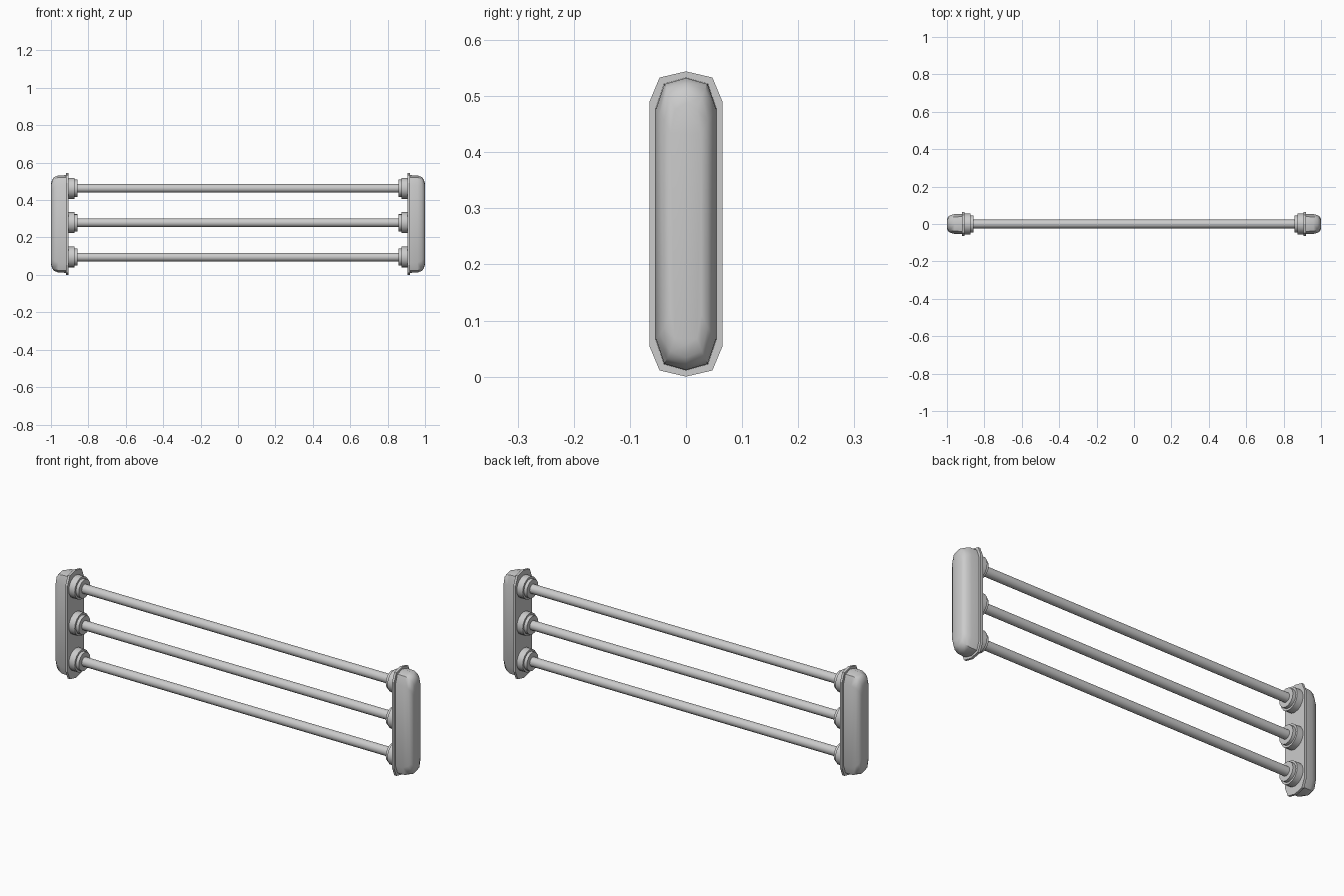
import bpy, bmesh, math
from mathutils import Matrix

cube = bpy.data.objects.get("Cube")
if cube:
    bpy.data.objects.remove(cube, do_unlink=True)

grey = bpy.data.materials.new("light grey")
grey.use_nodes = True
colour = (0.6, 0.6, 0.6, 1)
grey.diffuse_color = colour
grey.node_tree.nodes["Principled BSDF"].inputs["Base Color"].default_value = colour

MID = 0.272
BAR_HEIGHTS = (0.095, 0.279, 0.463)


def finish(name, bm, angle=35):
    bmesh.ops.recalc_face_normals(bm, faces=bm.faces)
    mesh = bpy.data.meshes.new(name)
    bm.to_mesh(mesh)
    bm.free()
    mesh.materials.append(grey)
    ob = bpy.data.objects.new(name, mesh)
    bpy.context.collection.objects.link(ob)
    bpy.ops.object.select_all(action='DESELECT')
    ob.select_set(True)
    bpy.context.view_layer.objects.active = ob
    if angle:
        bpy.ops.object.shade_smooth_by_angle(angle=math.radians(angle))


def outline(w, h):
    """Ten-sided long capsule: half width w, half height h."""
    quarter = [(w, h - 0.054), (w * 0.725, h - 0.011)]
    right = [(y, -z) for y, z in quarter[::-1]] + quarter
    return [(0, -h)] + right + [(0, h)] + [(-y, z) for y, z in right[::-1]]


def loft(name, side, sections, angle):
    """Skin capsule outlines given as (x, half width, half height)."""
    bm = bmesh.new()
    rings = [[bm.verts.new((side * x, y, MID + z)) for y, z in outline(w, h)]
             for x, w, h in sections]
    for a, b in zip(rings, rings[1:]):
        n = len(a)
        for i in range(n):
            j = (i + 1) % n
            bm.faces.new((a[i], a[j], b[j], b[i]))
    bm.faces.new(rings[0])
    bm.faces.new(rings[-1])
    finish(name, bm, angle)


def rod(name, x0, x1, z, radius, sides=16):
    bm = bmesh.new()
    place = Matrix.Translation(((x0 + x1) / 2, 0, z)) @ Matrix.Rotation(math.pi / 2, 4, 'Y')
    bmesh.ops.create_cone(bm, cap_ends=True, segments=sides, radius1=radius,
                          radius2=radius, depth=abs(x1 - x0), matrix=place)
    finish(name, bm)


for side, label in ((1, "left"), (-1, "right")):
    # Mounting flange and rounded end housing
    loft(label + "_flange", side, [(0.907, 0.065, MID), (0.919, 0.065, MID)], 0)
    loft(label + "_housing", side,
         [(0.915, 0.054, 0.261), (0.96, 0.053, 0.26), (0.982, 0.047, 0.251),
          (0.994, 0.039, 0.238), (1.0, 0.027, 0.215)], 50)
    # Stepped sockets holding the bars
    for i, z in enumerate(BAR_HEIGHTS):
        rod(f"{label}_socket_{i + 1}", side * 0.874, side * 0.91, z, 0.056)
        rod(f"{label}_collar_{i + 1}", side * 0.858, side * 0.88, z, 0.046)

# Long horizontal bars
for i, z in enumerate(BAR_HEIGHTS):
    rod(f"bar_{i + 1}", -0.87, 0.87, z, 0.023)
